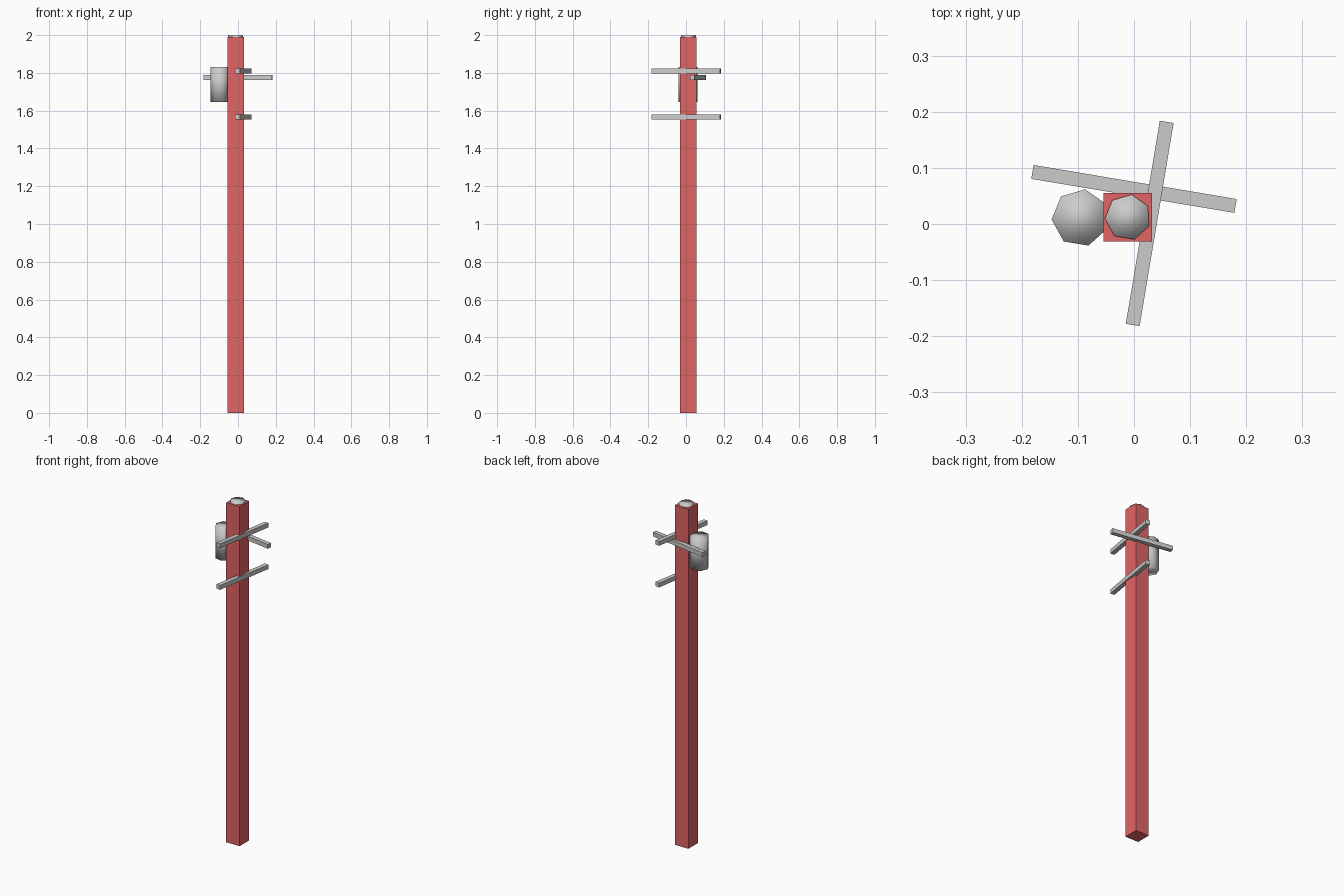
import bpy
from math import radians

if "Cube" in bpy.data.objects:
    bpy.data.objects.remove(bpy.data.objects["Cube"])

TILT = radians(-9.5)
CX, CY = -0.011, 0.012


def box(name, loc, size, rot=0.0):
    bpy.ops.mesh.primitive_cube_add(size=1, location=loc, rotation=(0, 0, rot))
    ob = bpy.context.object
    ob.name = name
    ob.scale = size
    bpy.ops.object.transform_apply(location=False, rotation=False, scale=True)
    return ob


def drum(name, x, y, z0, z1, r):
    # seven-sided cylinder, one corner pointing 9.5 degrees off +y
    bpy.ops.mesh.primitive_cylinder_add(vertices=7, radius=r, depth=z1 - z0,
                                        location=(x, y, (z0 + z1) / 2),
                                        rotation=(0, 0, TILT))
    ob = bpy.context.object
    ob.name = name
    bpy.ops.object.shade_smooth()
    return ob


# square red pole
pole = box("pole", (CX, CY, 0.995), (0.087, 0.087, 1.99))
red = bpy.data.materials.new("red_paint")
red.diffuse_color = (0.75, 0.13, 0.13, 1)
red.use_nodes = True
red.node_tree.nodes["Principled BSDF"].inputs["Base Color"].default_value = red.diffuse_color
pole.data.materials.append(red)

# pole cap and side-mounted canister
drum("pole_cap", CX, CY, 1.96, 2.0, 0.041)
drum("transformer_can", -0.0955, CY - 0.001, 1.645, 1.83, 0.0515)

# crossarms: one on the back, two on the right side
BAR = (0.367, 0.025, 0.025)
box("back_crossarm", (0, 0.0625, 1.775), BAR, TILT)
for label, z in (("upper", 1.81), ("lower", 1.566)):
    box(label + "_side_crossarm", (0.028, 0.001, z), BAR, TILT + radians(90))
